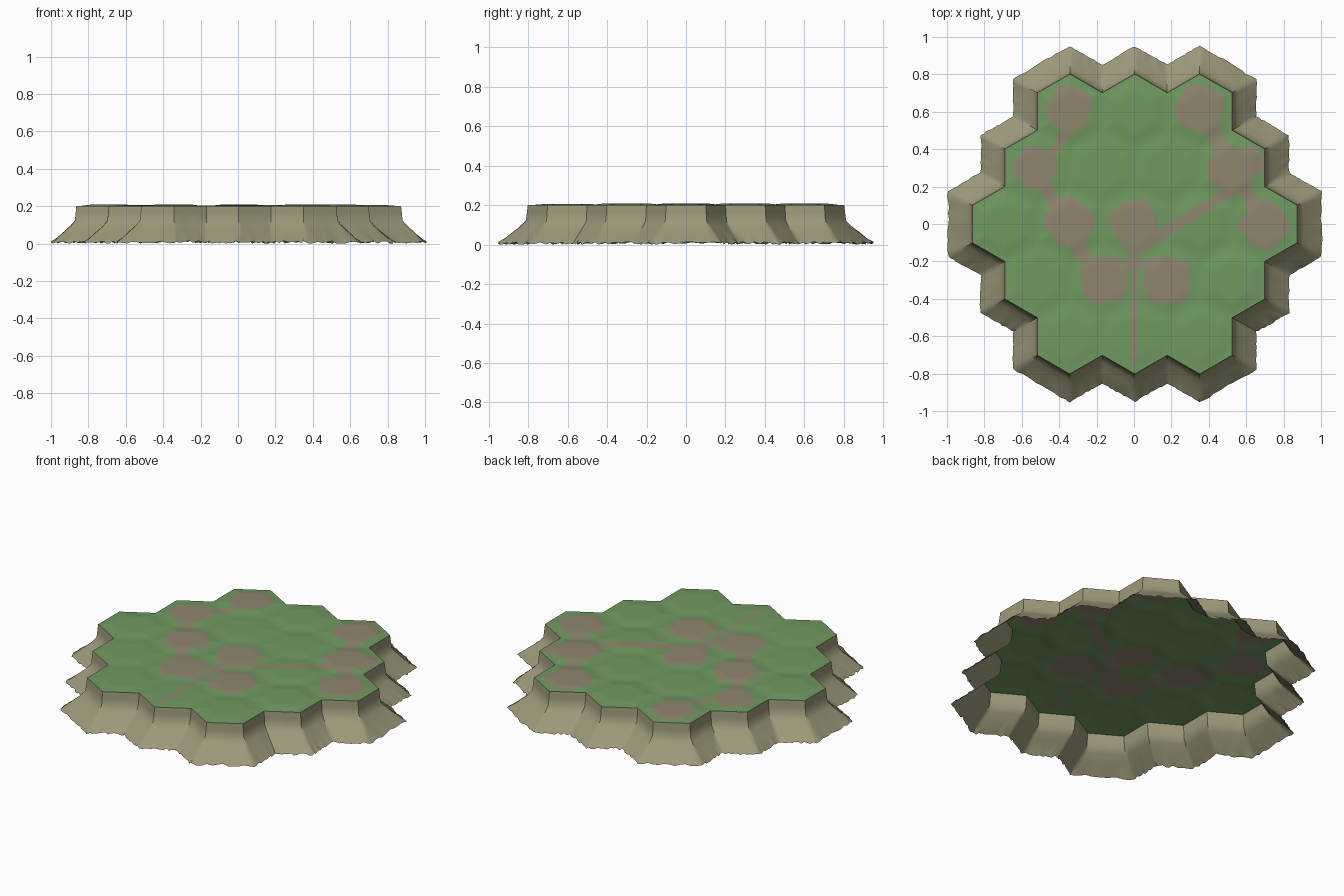
import bpy, bmesh, math, random
from mathutils import Vector, noise

if "Cube" in bpy.data.objects:
    bpy.data.objects.remove(bpy.data.objects["Cube"])

random.seed(4)
R = 0.2005                    # tile radius, corner to centre
W = R * math.sqrt(3)          # tile width
CX = 0.004
TOP = 0.2
SUB = 22                      # triangle subdivisions per tile wedge


def material(name, rgb):
    m = bpy.data.materials.new(name)
    m.diffuse_color = (*rgb, 1)
    m.use_nodes = True
    m.node_tree.nodes["Principled BSDF"].inputs["Base Color"].default_value = m.diffuse_color
    return m


GRASS = material("grass green", (0.165, 0.325, 0.118))
DIRT = material("dirt brown", (0.275, 0.240, 0.158))
ROCK = material("cliff tan", (0.335, 0.315, 0.195))


def finish(name, bm, mats):
    me = bpy.data.meshes.new(name)
    bm.to_mesh(me)
    bm.free()
    for m in mats:
        me.materials.append(m)
    ob = bpy.data.objects.new(name, me)
    bpy.context.collection.objects.link(ob)
    bpy.context.view_layer.objects.active = ob
    ob.select_set(True)
    bpy.ops.object.shade_smooth_by_angle(angle=math.radians(40))
    ob.select_set(False)
    return ob


# Hexagonal field of nineteen tiles
centres = [Vector((CX + W * (q + r / 2), 1.5 * R * r))
           for r in range(-2, 3) for q in range(-2, 3) if abs(q + r) <= 2]


def corner(c, k):
    a = math.radians(60 * k + 30)
    return c + Vector((R * math.cos(a), R * math.sin(a)))


# Dirt clearings (x, y, radius) and paths (x1, y1, x2, y2, half width)
clearings = [(-.345, .62, .12), (-.53, .30, .113), (-.345, .01, .128),
             (.0, .005, .127), (-.16, -.30, .13), (.175, -.30, .132),
             (.35, .62, .128), (.52, .29, .128), (.695, -.005, .128),
             (.61, .33, .085)]
paths = [(-.33, .55, -.45, .36, .025), (-.49, .22, -.40, .08, .035),
         (-.33, -.06, -.22, -.24, .04), (0, -.05, 0, -.22, .035),
         (-.1, -.22, .12, -.22, .028), (0, -.2, 0, -.73, .016),
         (.05, -.12, .50, .17, .028), (.41, .55, .47, .36, .04),
         (.58, .22, .65, .08, .04)]


def is_dirt(p):
    for i, (x, y, r) in enumerate(clearings):
        dx, dy = p.x - x, p.y - y
        a = math.atan2(dy, dx)
        if math.hypot(dx, dy) < r * (1 + .06 * math.sin(4 * a + i) + .03 * math.sin(7 * a + 2 * i)):
            return True
    for x1, y1, x2, y2, w in paths:
        a, d = Vector((x1, y1)), Vector((x2 - x1, y2 - y1))
        t = max(0, min(1, (Vector((p.x, p.y)) - a).dot(d) / d.length_squared))
        if (Vector((p.x, p.y)) - a - d * t).length < w:
            return True
    return False


# Ground: every tile is a gently domed hexagon
bm = bmesh.new()
for c in centres:
    dome = random.uniform(.004, .009)
    for k in range(6):
        a, b = corner(c, k) - c, corner(c, k + 1) - c
        grid = {}
        for i in range(SUB + 1):
            for j in range(SUB + 1 - i):
                p = c + a * (i / SUB) + b * (j / SUB)
                t = min(1, 2 * (1 - (i + j) / SUB))
                z = TOP + dome * t * t * (3 - 2 * t)
                grid[i, j] = bm.verts.new((p.x, p.y, z))
        for i in range(SUB):
            for j in range(SUB - i):
                bm.faces.new((grid[i, j], grid[i + 1, j], grid[i, j + 1]))
                if i + j < SUB - 1:
                    bm.faces.new((grid[i + 1, j], grid[i + 1, j + 1], grid[i, j + 1]))
bmesh.ops.remove_doubles(bm, verts=bm.verts, dist=1e-4)
for f in bm.faces:
    f.material_index = int(is_dirt(f.calc_center_median()))
finish("tiled_ground", bm, [GRASS, DIRT])

# Outline of the field: tile edges used only once, chained into a loop
key = lambda p: (round(p.x, 3), round(p.y, 3))
edges = {}
for c in centres:
    for k in range(6):
        edges[key(corner(c, k)), key(corner(c, k + 1))] = (corner(c, k), corner(c, k + 1))
follow = {e[0]: (e[1], p[0]) for e, p in edges.items() if (e[1], e[0]) not in edges}
start = next(iter(follow))
outline, k = [], start
while True:
    k, p = follow[k]
    outline.append(p)
    if k == start:
        break


def offset(i, d):
    """Outline corner i pushed outwards by d, mitred."""
    p, n = outline[i], len(outline)
    e1 = (p - outline[i - 1]).normalized()
    e2 = (outline[(i + 1) % n] - p).normalized()
    n1, n2 = Vector((e1.y, -e1.x)), Vector((e2.y, -e2.x))
    m = (n1 + n2).normalized()
    return p + m * (d / m.dot(n1))


# Cliff: steep upper wall, then a sloping foot with a ragged hem
profile = [(0, TOP), (.004, .16), (.008, .122), (.03, .095), (.064, .064), (.098, .034), (.13, .007)]
STEPS = 12
bm = bmesh.new()
rings = []
for level, (d, z) in enumerate(profile):
    ring = []
    for i in range(len(outline)):
        a, b = offset(i, d), offset((i + 1) % len(outline), d)
        for s in range(STEPS):
            p = a.lerp(b, s / STEPS)
            out = p.normalized()
            h = z
            if level:
                p = p + out * noise.noise(Vector((p.x * 9, p.y * 9, 0))) * .006 * min(1, d / .06)
                h += noise.noise(Vector((p.x * 14, p.y * 14, 3))) * .004
            if level == len(profile) - 1:
                h = random.uniform(0, .014)
                p = p + out * random.uniform(-.004, .003)
            ring.append(bm.verts.new((p.x, p.y, h)))
    rings.append(ring)
for up, low in zip(rings, rings[1:]):
    for i in range(len(up)):
        j = (i + 1) % len(up)
        bm.faces.new((up[i], low[i], low[j], up[j]))
finish("cliff_skirt", bm, [ROCK])
